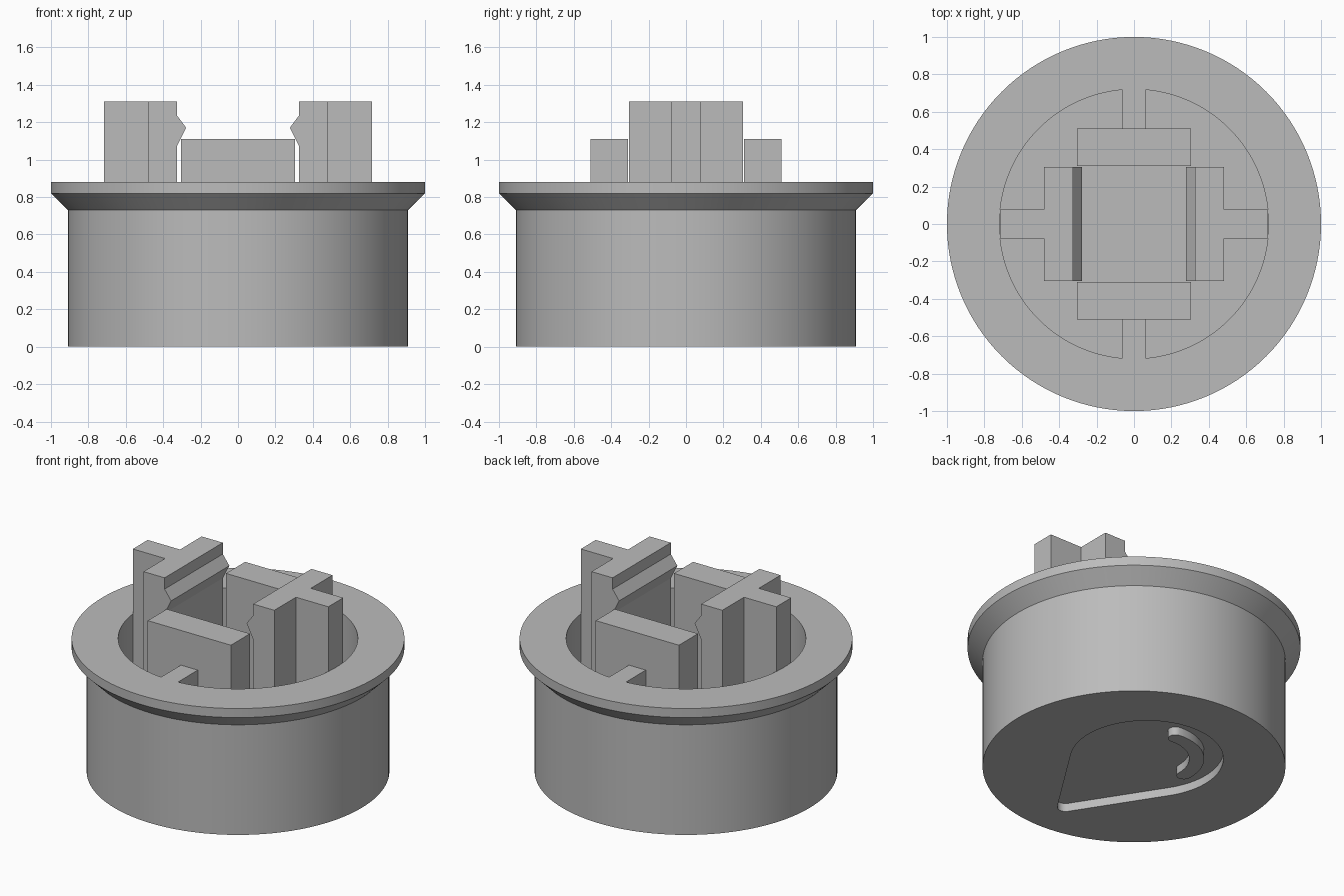
import bpy, bmesh
from math import sin, cos, pi, radians, acos

if "Cube" in bpy.data.objects:
    bpy.data.objects.remove(bpy.data.objects["Cube"])

grey = bpy.data.materials.new("plain grey")
grey.use_nodes = True
colour = (0.5, 0.5, 0.5, 1)
grey.diffuse_color = colour
grey.node_tree.nodes["Principled BSDF"].inputs["Base Color"].default_value = colour

FLOOR, RIM, TOP, DEPTH = 0.18, 0.88, 1.31, 0.055


def make_object(name, bm):
    bmesh.ops.recalc_face_normals(bm, faces=bm.faces)
    mesh = bpy.data.meshes.new(name)
    bm.to_mesh(mesh)
    bm.free()
    mesh.materials.append(grey)
    obj = bpy.data.objects.new(name, mesh)
    bpy.context.collection.objects.link(obj)
    return obj


def prism(name, points, direction):
    """Extrude a closed outline of 3D points."""
    bm = bmesh.new()
    face = bm.faces.new([bm.verts.new(p) for p in points])
    extruded = bmesh.ops.extrude_face_region(bm, geom=[face])["geom"]
    moved = [g for g in extruded if isinstance(g, bmesh.types.BMVert)]
    bmesh.ops.translate(bm, verts=moved, vec=direction)
    return make_object(name, bm)


def box(name, x0, x1, y0, y1, z0, z1):
    base = [(x0, y0, z0), (x1, y0, z0), (x1, y1, z0), (x0, y1, z0)]
    return prism(name, base, (0, 0, z1 - z0))


def smooth(obj):
    bpy.ops.object.select_all(action="DESELECT")
    obj.select_set(True)
    bpy.context.view_layer.objects.active = obj
    bpy.ops.object.shade_smooth_by_angle(angle=radians(30))


def arc(cx, cy, r, start, end, steps):
    angles = [start + (end - start) * i / steps for i in range(steps + 1)]
    return [(cx + r * cos(a), cy + r * sin(a)) for a in angles]


# Flanged cup, turned from one profile
profile = [(0, 0), (0.91, 0), (0.91, 0.73), (1, 0.82), (1, RIM),
           (0.72, RIM), (0.72, FLOOR), (0, FLOOR)]
bm = bmesh.new()
verts = [bm.verts.new((r, 0, z)) for r, z in profile]
edges = [bm.edges.new(pair) for pair in zip(verts, verts[1:])]
bmesh.ops.spin(bm, geom=verts + edges, cent=(0, 0, 0), axis=(0, 0, 1),
               angle=2 * pi, steps=128, use_duplicate=False)
bmesh.ops.remove_doubles(bm, verts=bm.verts, dist=0.0001)
bmesh.ops.dissolve_limit(bm, angle_limit=radians(0.5), verts=bm.verts, edges=bm.edges)
cup = make_object("flanged_cup", bm)

# Drop-shaped recess in the underside
big, small, cy, tip = 0.46, 0.05, 0.12, -0.64
lean = pi / 2 - acos((big - small) / (cy - tip))
outline = (arc(0, cy, big, -lean, pi + lean, 48)
           + arc(0, tip, small, pi + lean, 2 * pi - lean, 10))
cutter = prism("recess_cutter", [(x, y, -0.1) for x, y in outline], (0, 0, 0.1 + DEPTH))
cutter.hide_render = True
cut = cup.modifiers.new("recess", "BOOLEAN")
cut.operation, cut.solver, cut.object = "DIFFERENCE", "EXACT", cutter
bpy.context.view_layer.objects.active = cup
bpy.ops.object.modifier_apply(modifier=cut.name)
bpy.data.objects.remove(cutter)
smooth(cup)

# Curved raised bar inside the recess, with rounded ends
mid, half, a0, a1 = 0.30, 0.045, radians(85), radians(182)
bar = (arc(0, cy, mid + half, a0, a1, 16)
       + arc(mid * cos(a1), cy + mid * sin(a1), half, a1, a1 + pi, 8)[1:-1]
       + arc(0, cy, mid - half, a1, a0, 16)
       + arc(mid * cos(a0), cy + mid * sin(a0), half, a0 + pi, a0 + 2 * pi, 8)[1:-1])
smooth(prism("curved_bar", [(x, y, 0) for x, y in bar], (0, 0, DEPTH + 0.005)))

# Front and back blocks, each tied to the cup wall by a rib
for side, s in (("front", -1), ("back", 1)):
    y0, y1 = sorted((s * 0.31, s * 0.51))
    box(side + "_block", -0.305, 0.305, y0, y1, FLOOR, 1.11)
    y0, y1 = sorted((s * 0.51, s * 0.72))
    box(side + "_rib", -0.062, 0.062, y0, y1, FLOOR, RIM)

# Left and right snap clips with a barbed inner face and an outer leg
clip = [(0.48, FLOOR), (0.48, TOP), (0.325, TOP), (0.325, 1.235),
        (0.277, 1.17), (0.325, 1.075), (0.325, FLOOR)]
for side, s in (("right", -1), ("left", 1)):
    prism(side + "_clip", [(s * x, -0.305, z) for x, z in clip], (0, 0.61, 0))
    x0, x1 = sorted((s * 0.48, s * 0.717))
    box(side + "_clip_leg", x0, x1, -0.078, 0.078, FLOOR, TOP)
